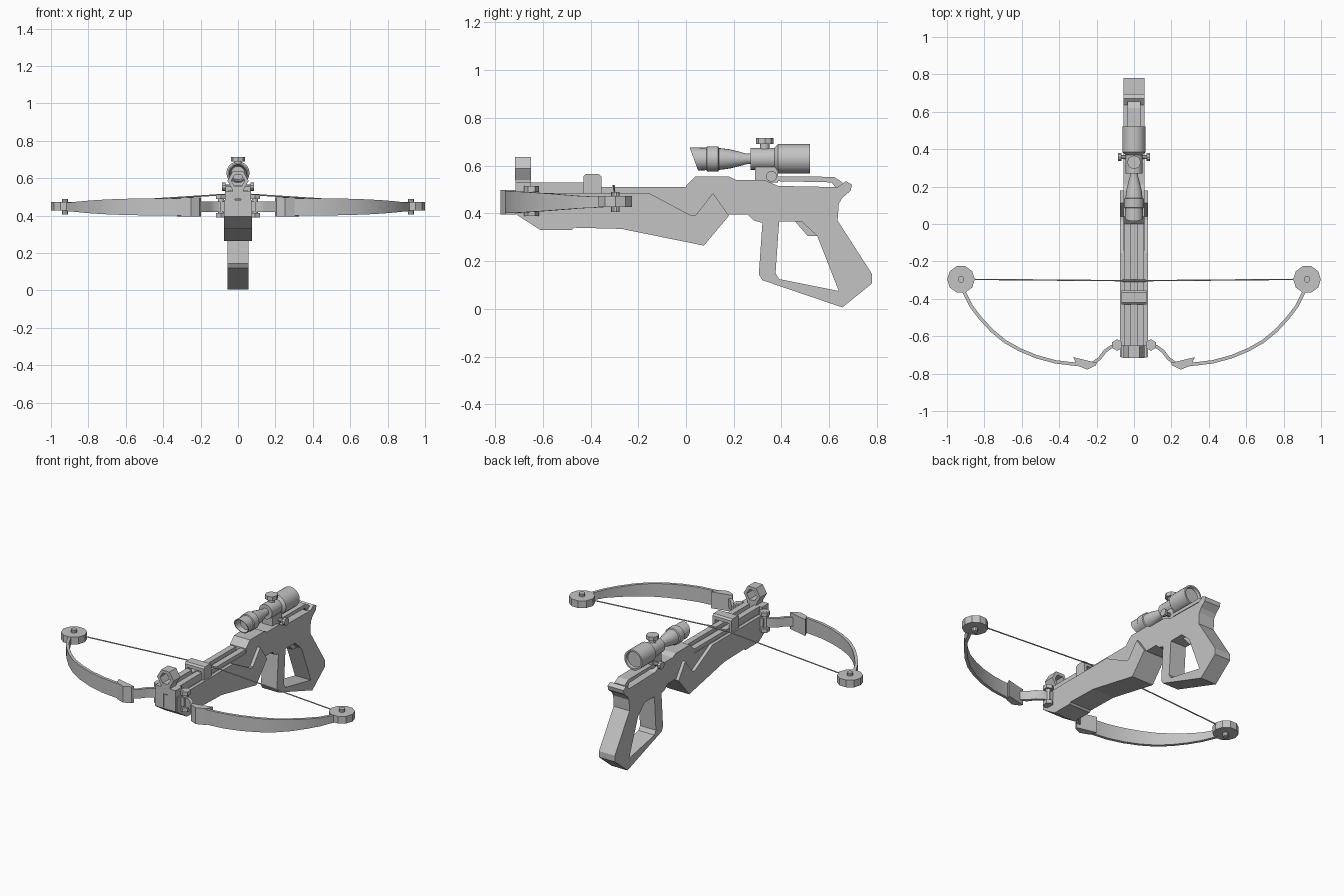
import bpy, bmesh, math
from mathutils import Vector, Matrix

if "Cube" in bpy.data.objects:
    bpy.data.objects.remove(bpy.data.objects["Cube"])

grey = bpy.data.materials.new("plain grey")
grey.diffuse_color = (0.55, 0.55, 0.55, 1)
grey.use_nodes = True
grey.node_tree.nodes["Principled BSDF"].inputs["Base Color"].default_value = grey.diffuse_color


def finish(name, bm, smooth=False):
    bmesh.ops.recalc_face_normals(bm, faces=bm.faces)
    me = bpy.data.meshes.new(name)
    bm.to_mesh(me)
    bm.free()
    me.materials.append(grey)
    ob = bpy.data.objects.new(name, me)
    bpy.context.collection.objects.link(ob)
    if smooth:
        bpy.ops.object.select_all(action='DESELECT')
        ob.select_set(True)
        bpy.context.view_layer.objects.active = ob
        bpy.ops.object.shade_smooth_by_angle(angle=math.radians(40))
    return ob


def prism(name, pts, lo, hi, axis='x'):
    """Extrude a (y,z) outline along x, or an (x,y) outline along z."""
    bm = bmesh.new()
    place = (lambda p, t: (t, p[0], p[1])) if axis == 'x' else (lambda p, t: (p[0], p[1], t))
    f = bm.faces.new([bm.verts.new(place(p, lo)) for p in pts])
    r = bmesh.ops.extrude_face_region(bm, geom=[f])
    d = Vector(place((0, 0), hi - lo))
    bmesh.ops.translate(bm, verts=[v for v in r['geom'] if isinstance(v, bmesh.types.BMVert)], vec=d)
    return finish(name, bm)


def box(name, x0, x1, y0, y1, z0, z1):
    return prism(name, [(y0, z0), (y1, z0), (y1, z1), (y0, z1)], x0, x1)


def rod(name, a, b, r, n=12, smooth=False, turn=0.0):
    a, b = Vector(a), Vector(b)
    bm = bmesh.new()
    m = Matrix.Translation((a + b) / 2) @ (b - a).to_track_quat('Z', 'Y').to_matrix().to_4x4()
    bmesh.ops.create_cone(bm, cap_ends=True, segments=n, radius1=r, radius2=r,
                          depth=(b - a).length, matrix=m @ Matrix.Rotation(turn, 4, 'Z'))
    return finish(name, bm, smooth)


def lathe(name, prof, z, n=20, closed=False, smooth=True, slant=None):
    """Turn a (y, radius) profile around the y axis at height z."""
    bm = bmesh.new()
    rings = []
    for i, (y, r) in enumerate(prof):
        ring = []
        for k in range(n):
            a = 2 * math.pi * k / n
            dy = -0.36 * r * math.sin(a) if slant and i in slant else 0
            ring.append(bm.verts.new((r * math.cos(a), y + dy, z + r * math.sin(a))))
        rings.append(ring)
    pairs = list(zip(rings, rings[1:]))
    if closed:
        pairs.append((rings[-1], rings[0]))
    else:
        bm.faces.new(rings[0])
        bm.faces.new(rings[-1])
    for p, q in pairs:
        for k in range(n):
            bm.faces.new((p[k], p[(k + 1) % n], q[(k + 1) % n], q[k]))
    return finish(name, bm, smooth)


def ribbon(name, path, half_t, heights, zc):
    """Upright strip following an (x,y) path with a changing half height."""
    bm = bmesh.new()
    rings = []
    for i, p in enumerate(path):
        t = Vector(path[min(i + 1, len(path) - 1)]) - Vector(path[max(i - 1, 0)])
        nrm = Vector((-t.y, t.x)).normalized() * half_t
        h = heights[i]
        rings.append([bm.verts.new((p[0] + s * nrm.x, p[1] + s * nrm.y, zc + u * h))
                      for s, u in ((-1, -1), (1, -1), (1, 1), (-1, 1))])
    for p, q in zip(rings, rings[1:]):
        for k in range(4):
            bm.faces.new((p[k], p[(k + 1) % 4], q[(k + 1) % 4], q[k]))
    bm.faces.new(rings[0])
    bm.faces.new(rings[-1])
    return finish(name, bm, True)


def cut(ob, cutter):
    m = ob.modifiers.new("opening", 'BOOLEAN')
    m.operation, m.object, m.solver = 'DIFFERENCE', cutter, 'EXACT'
    cutter.hide_render = True
    cutter.hide_set(True)


# Stock with grip, narrower than the fore-end
stock = prism("stock", [
    (-0.7, 0.40), (-0.61, 0.345), (-0.27, 0.345), (0.07, 0.275), (0.17, 0.395), (0.26, 0.395),
    (0.285, 0.37), (0.32, 0.36), (0.305, 0.145), (0.32, 0.12), (0.655, 0.006), (0.78, 0.107), (0.78, 0.145),
    (0.635, 0.37), (0.64, 0.44), (0.655, 0.465), (0.69, 0.495), (0.695, 0.52), (0.67, 0.535),
    (0.635, 0.51), (0.385, 0.515), (0.33, 0.54), (0.21, 0.54), (0.18, 0.555), (0.04, 0.555),
    (0, 0.515), (0, 0.487), (-0.7, 0.487)], -0.055, 0.055)
cut(stock, prism("grip_opening_cutter", [
    (0.39, 0.365), (0.485, 0.365), (0.55, 0.305), (0.64, 0.075), (0.39, 0.125), (0.375, 0.15)], -0.2, 0.2))
prism("trigger", [(0.445, 0.38), (0.49, 0.38), (0.56, 0.305), (0.51, 0.305)], -0.02, 0.02)

# Wide fore-end with the notched rear edge
prism("fore_end", [
    (-0.71, 0.395), (-0.61, 0.33), (-0.48, 0.33), (-0.47, 0.34), (-0.27, 0.335), (0.075, 0.265),
    (0.18, 0.39), (0.113, 0.485), (0.04, 0.392), (0.02, 0.392), (-0.155, 0.485), (-0.71, 0.485)],
    -0.075, 0.075)

# Bolt track, front block and bolt retainer
for s, side in ((1, "right"), (-1, "left")):
    a, b = sorted((s * 0.015, s * 0.052))
    box("track_rail_" + side, a, b, -0.65, 0.01, 0.48, 0.51)
    box("front_rail_" + side, a, b, -0.65, -0.43, 0.48, 0.53)
    a, b = sorted((s * 0.015, s * 0.07))
    box("front_block_" + side, a, b, -0.715, -0.65, 0.40, 0.53)
    a, b = sorted((s * 0.05, s * 0.066))
    box("retainer_post_" + side, a, b, -0.43, -0.355, 0.48, 0.555)
prism("retainer_bridge", [(-0.43, 0.535), (-0.355, 0.535), (-0.355, 0.555), (-0.365, 0.565),
                          (-0.42, 0.565), (-0.43, 0.555)], -0.066, 0.066)

# Front sight ring
box("front_sight_base", -0.03, 0.03, -0.715, -0.65, 0.49, 0.545)
lathe("front_sight", [(-0.717, 0.057), (-0.65, 0.057), (-0.65, 0.036), (-0.717, 0.036)],
      0.587, n=6, closed=True, smooth=False)

# Bow limbs, clamps, hinges, wheels and string on both sides
outer = [(0.22, -0.752), (0.32, -0.749), (0.42, -0.737), (0.52, -0.71), (0.61, -0.673), (0.69, -0.628),
         (0.76, -0.57), (0.82, -0.505), (0.87, -0.44), (0.915, -0.35)]
outer_h = [0.046, 0.046, 0.046, 0.045, 0.043, 0.040, 0.036, 0.031, 0.026, 0.022]
inner = [(0.075, -0.645), (0.12, -0.655), (0.155, -0.68), (0.185, -0.72), (0.22, -0.745)]
clamp = [(0.325, -0.712), (0.25, -0.73), (0.198, -0.742), (0.205, -0.757), (0.25, -0.778), (0.305, -0.757)]
for s, side in ((1, "right"), (-1, "left")):
    flip = lambda pts: [(s * x, y) for x, y in pts]
    ribbon("limb_" + side, flip(outer), 0.009, outer_h, 0.447)
    ribbon("inner_limb_" + side, flip(inner), 0.009, [0.028] * 5, 0.447)
    prism("limb_clamp_" + side, flip(clamp), 0.395, 0.497, 'z')
    hx, hy = s * 0.09, -0.647
    rod("hinge_pin_" + side, (hx, hy, 0.39), (hx, hy, 0.515), 0.016)
    for z in (0.39, 0.49):
        rod("hinge_cap_" + side, (hx, hy, z), (hx, hy, z + 0.024), 0.031, 6)
    box("hinge_bracket_" + side, *sorted((s * 0.06, s * 0.095)), -0.67, -0.625, 0.42, 0.475)
    cx, cy = s * 0.925, -0.296
    rod("wheel_" + side, (cx, cy, 0.427), (cx, cy, 0.472), 0.074, 10, turn=math.pi / 10)
    rod("wheel_axle_" + side, (cx, cy, 0.405), (cx, cy, 0.49), 0.018, 10)
    rod("string_" + side, (s * 0.87, -0.296, 0.462), (s * 0.06, -0.303, 0.514), 0.004, 6)
rod("string_centre", (-0.062, -0.303, 0.514), (0.062, -0.303, 0.514), 0.006, 8)

# Scope: slanted front bell, waist, body and wide rear tube
lathe("scope", [
    (0.075, 0.036), (0.033, 0.044), (0.033, 0.049), (0.085, 0.047), (0.088, 0.053), (0.135, 0.053),
    (0.138, 0.046), (0.185, 0.040), (0.255, 0.022), (0.27, 0.022), (0.27, 0.046), (0.37, 0.046),
    (0.385, 0.062), (0.52, 0.062), (0.52, 0.052), (0.505, 0.048)], 0.628, slant={1, 2})
rod("scope_dial_stem", (0, 0.33, 0.66), (0, 0.33, 0.695), 0.02, 12, True)
rod("scope_dial", (0, 0.33, 0.69), (0, 0.33, 0.715), 0.037, 8)

# Scope mount with side screws and long rear strip
box("scope_mount", -0.035, 0.035, 0.29, 0.385, 0.53, 0.595)
rod("mount_screw", (-0.075, 0.358, 0.555), (0.075, 0.358, 0.555), 0.012, 10)
for s in (1, -1):
    rod("mount_screw_head", (s * 0.068, 0.358, 0.555), (s * 0.086, 0.358, 0.555), 0.023, 10)
prism("rear_strip", [(0.375, 0.535), (0.385, 0.555), (0.62, 0.553), (0.655, 0.53), (0.655, 0.505),
                     (0.625, 0.51), (0.61, 0.53)], -0.035, 0.035)
